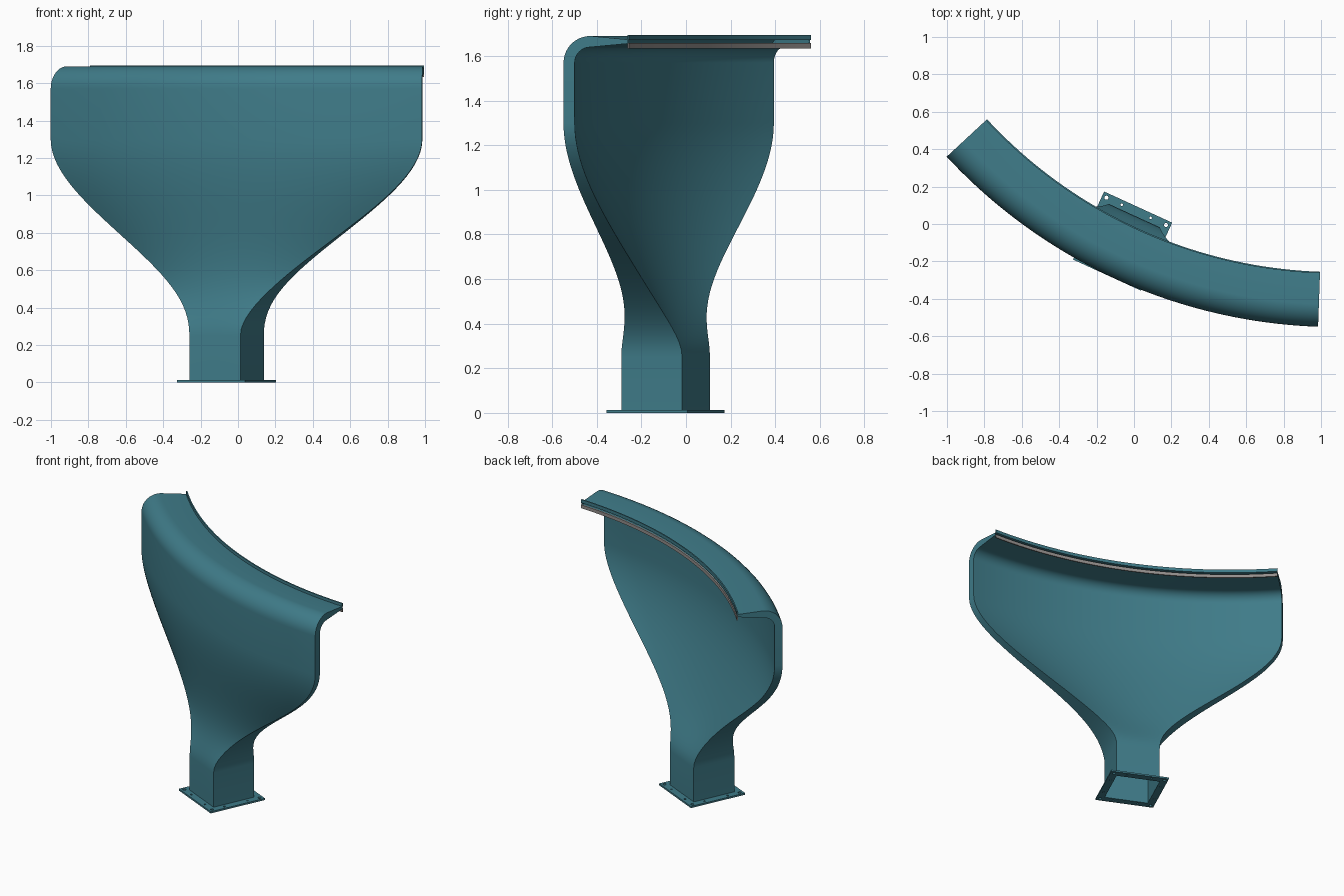
import bpy, bmesh, math
from mathutils import Vector, Matrix

cube = bpy.data.objects.get("Cube")
if cube:
    bpy.data.objects.remove(cube, do_unlink=True)


def material(name, color):
    m = bpy.data.materials.new(name)
    m.use_nodes = True
    m.diffuse_color = color
    m.node_tree.nodes["Principled BSDF"].inputs["Base Color"].default_value = color
    return m


TEAL = material("teal paint", (0.05, 0.2, 0.25, 1))
GREY = material("grey seal", (0.3, 0.28, 0.27, 1))

# Frame of the curved outlet: arc centre, mid direction and half angle
CENTRE = Vector((1.085, 2.294, 0))
MID = math.radians(-114.6)
OUT = Vector((math.cos(MID), math.sin(MID), 0))
SIDE = Vector((-OUT.y, OUT.x, 0))
HALF = math.radians(22.57)
R_SLOT, R_BASE, BASE_SHIFT = 2.82, 2.646, -0.049
SIZE = 0.3
COLS = 40


def place(p, s, e, z):
    """p: across the duct (-1..1), s: blend square to arc, e: outward offset."""
    a = p * HALF
    t = (1 - s) * (p * SIZE / 2 + BASE_SHIFT) + s * R_SLOT * math.sin(a)
    r = (1 - s) * R_BASE + s * R_SLOT * math.cos(a)
    t += e * math.sin(s * a)
    r += e * math.cos(s * a)
    return CENTRE + OUT * r + SIDE * t + Vector((0, 0, z))


def finish(name, bm, mat):
    bmesh.ops.recalc_face_normals(bm, faces=bm.faces)
    me = bpy.data.meshes.new(name)
    bm.to_mesh(me)
    bm.free()
    me.materials.append(mat)
    ob = bpy.data.objects.new(name, me)
    bpy.context.scene.collection.objects.link(ob)
    return ob


def select_only(ob):
    bpy.ops.object.select_all(action='DESELECT')
    ob.select_set(True)
    bpy.context.view_layer.objects.active = ob


def loft(name, rings, mat, caps=False):
    bm = bmesh.new()
    rows = [[bm.verts.new(v) for v in ring] for ring in rings]
    n = len(rows[0])
    for lo, hi in zip(rows, rows[1:]):
        for i in range(n):
            j = (i + 1) % n
            bm.faces.new((lo[i], lo[j], hi[j], hi[i]))
    if caps:
        bm.faces.new(rows[0])
        bm.faces.new(rows[-1])
    ob = finish(name, bm, mat)
    select_only(ob)
    bpy.ops.object.shade_smooth_by_angle(angle=math.radians(35))
    return ob


ACROSS = [2 * i / COLS - 1 for i in range(COLS + 1)]


def section(s, front, back):
    """Closed loop: front wall one way, back wall the other."""
    return ([place(p, s, *front) for p in ACROSS] +
            [place(p, s, *back) for p in reversed(ACROSS)])


# Duct body: square neck widening into a thin curved slot of equal area
rings = [section(0, (SIZE / 2, 0), (-SIZE / 2, 0))]
Z0, Z1, STEPS = 0.25, 1.3, 32
for k in range(STEPS + 1):
    u = k / STEPS
    s = u * u * (3 - 2 * u)
    depth = SIZE ** 2 / (SIZE + 1.94 * s) + 0.01 * s
    z = Z0 + (Z1 - Z0) * u
    rings.append(section(s, (depth / 2, z), (-depth / 2, z)))

# Bend over to horizontal, then taper to the outlet
BEND_Z, BEND_E, LIP = 1.57, -0.095, -0.265
for k in range(11):
    f = math.pi / 2 * k / 10
    rings.append(section(1, *[(BEND_E + r * math.cos(f), BEND_Z + r * math.sin(f))
                              for r in (0.12, 0.07)]))
rings.append(section(1, (LIP, 1.674), (LIP, 1.656)))
loft("duct_body", rings, TEAL)


# Upright strips above and below the outlet gap
def strip(name, z0, z1, mat):
    e0, e1 = LIP - 0.004, LIP + 0.004
    loft(name, [[place(p, 1, e, z) for e, z in
                 ((e0, z0), (e1, z0), (e1, z1), (e0, z1))] for p in ACROSS], mat, True)


strip("upper_lip", 1.672, 1.695, TEAL)
strip("lower_lip", 1.634, 1.658, GREY)

# Base flange with square opening and bolt holes
THICK = 0.012
base = CENTRE + OUT * R_BASE + SIDE * BASE_SHIFT
frame = Matrix.Translation(base) @ Matrix.Rotation(MID + math.pi / 2, 4, 'Z')


def add_box(bm, size, height, z):
    m = frame @ Matrix.Translation((0, 0, z)) @ Matrix.Diagonal((size, size, height, 1))
    bmesh.ops.create_cube(bm, size=1, matrix=m)


bm = bmesh.new()
add_box(bm, 0.4, THICK, THICK / 2)
flange = finish("base_flange", bm, TEAL)

bm = bmesh.new()
add_box(bm, SIZE, 0.1, 0)
EDGE, INNER = 0.175, 0.085
holes = [(x, y, 0.011) for x in (-EDGE, EDGE) for y in (-EDGE, EDGE)]
for a in (-INNER, INNER):
    for b in (-EDGE, EDGE):
        holes += [(a, b, 0.007), (b, a, 0.007)]
for x, y, r in holes:
    bmesh.ops.create_cone(bm, cap_ends=True, segments=16, radius1=r, radius2=r,
                          depth=0.1, matrix=frame @ Matrix.Translation((x, y, 0)))
cutter = finish("flange_cutter", bm, TEAL)
cutter.hide_render = True
mod = flange.modifiers.new("holes", 'BOOLEAN')
mod.operation = 'DIFFERENCE'
mod.solver = 'EXACT'
mod.object = cutter
select_only(flange)
bpy.ops.object.modifier_apply(modifier=mod.name)
bpy.data.objects.remove(cutter, do_unlink=True)
